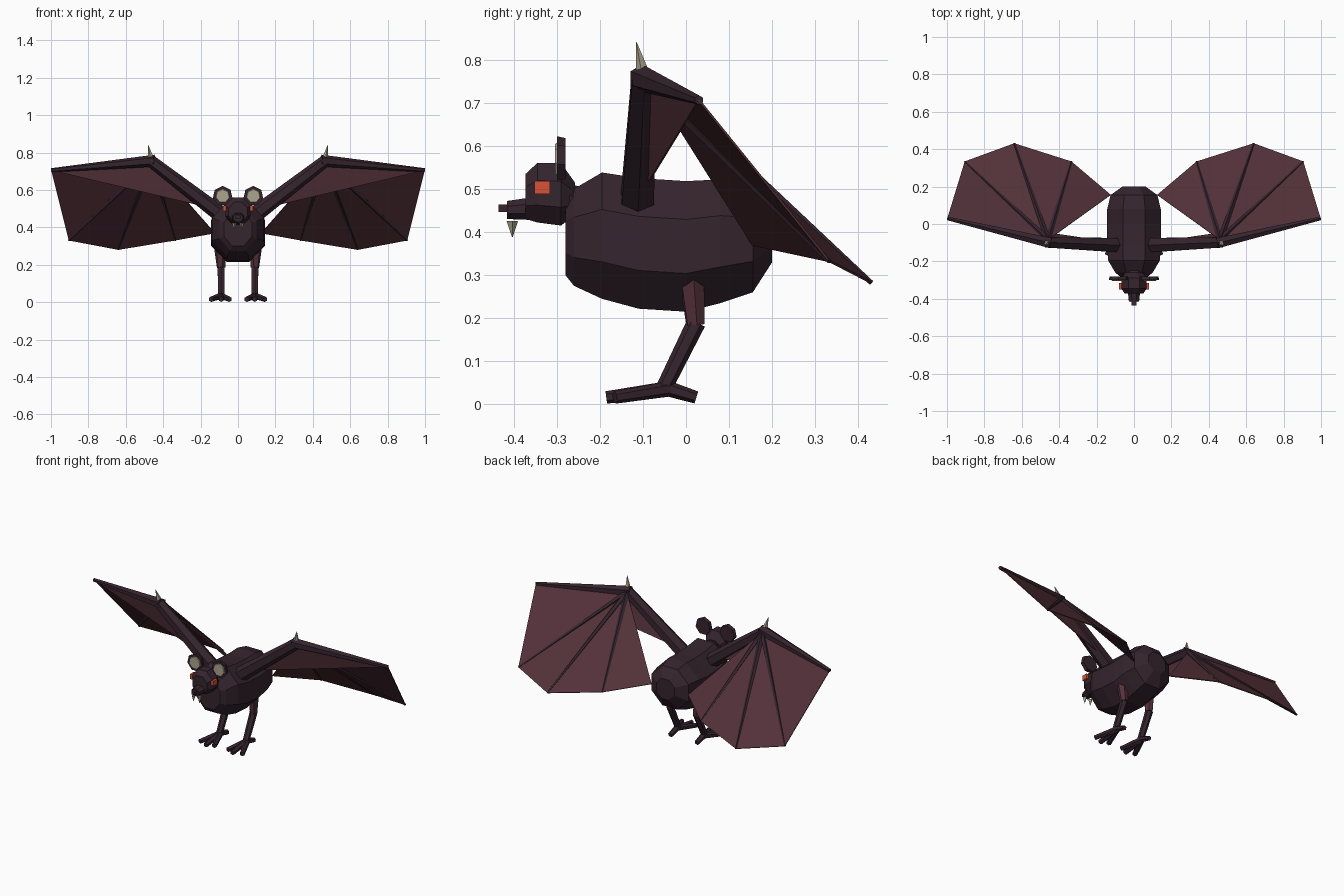
import bpy, bmesh, math
from mathutils import Vector, Matrix

cube = bpy.data.objects.get("Cube")
if cube:
    bpy.data.objects.remove(cube, do_unlink=True)


def material(name, rgb):
    m = bpy.data.materials.new(name)
    m.use_nodes = True
    m.diffuse_color = (*rgb, 1)
    m.node_tree.nodes["Principled BSDF"].inputs["Base Color"].default_value = (*rgb, 1)
    return m


FUR = material("dark fur", (0.036, 0.018, 0.027))
SKIN = material("wing skin", (0.088, 0.031, 0.042))
BONE = material("pale bone", (0.42, 0.37, 0.27))
EYE = material("orange eye", (0.68, 0.085, 0.04))


def finish(name, bm, mat):
    bmesh.ops.recalc_face_normals(bm, faces=bm.faces)
    me = bpy.data.meshes.new(name)
    bm.to_mesh(me)
    bm.free()
    me.materials.append(mat)
    ob = bpy.data.objects.new(name, me)
    bpy.context.collection.objects.link(ob)
    return ob


def limb(name, a, b, r1, r2, mat, sides=6):
    """Tapered prism from point a to point b."""
    a, b = Vector(a), Vector(b)
    d = b - a
    bm = bmesh.new()
    turn = d.to_track_quat('Z', 'Y').to_matrix().to_4x4()
    bmesh.ops.create_cone(bm, cap_ends=True, segments=sides, radius1=r1, radius2=r2,
                          depth=d.length, matrix=Matrix.Translation((a + b) / 2) @ turn)
    return finish(name, bm, mat)


def loft(name, rings, mat, sides=8):
    """Flat-topped rings along y: (y, bottom z, top z, half width)."""
    bm = bmesh.new()
    k = 1 / math.cos(math.pi / sides)
    loops = []
    for y, lo, hi, w in rings:
        loop = []
        for i in range(sides):
            t = 2 * math.pi * (i + 0.5) / sides
            loop.append(bm.verts.new((w * k * math.cos(t), y,
                                      (lo + hi) / 2 + (hi - lo) / 2 * k * math.sin(t))))
        loops.append(loop)
    for p, q in zip(loops, loops[1:]):
        for i in range(sides):
            j = (i + 1) % sides
            bm.faces.new((p[i], p[j], q[j], q[i]))
    bm.faces.new(loops[0])
    bm.faces.new(loops[-1])
    return finish(name, bm, mat)


def box(name, centre, size, mat):
    bm = bmesh.new()
    bmesh.ops.create_cube(bm, size=1, matrix=Matrix.Translation(centre) @ Matrix.Diagonal((*size, 1)))
    return finish(name, bm, mat)


# Torso, neck and head
loft("body", [(-0.28, 0.30, 0.48, 0.075), (-0.26, 0.275, 0.50, 0.10), (-0.195, 0.245, 0.538, 0.138),
              (-0.11, 0.222, 0.525, 0.145), (0, 0.215, 0.518, 0.145), (0.08, 0.235, 0.522, 0.143),
              (0.155, 0.26, 0.505, 0.125), (0.2, 0.33, 0.45, 0.062)], FUR)
loft("neck", [(-0.29, 0.425, 0.515, 0.05), (-0.22, 0.40, 0.50, 0.065)], FUR)
loft("head", [(-0.372, 0.43, 0.535, 0.05), (-0.345, 0.422, 0.56, 0.068),
              (-0.29, 0.415, 0.56, 0.068), (-0.258, 0.44, 0.515, 0.045)], FUR)
loft("muzzle", [(-0.36, 0.428, 0.48, 0.034), (-0.415, 0.43, 0.472, 0.026)], FUR)
box("nose", (0, -0.415, 0.455), (0.026, 0.04, 0.018), FUR)

for side, s in (("left", 1), ("right", -1)):
    def at(x, y, z):
        return Vector((s * x, y, z))

    # Face details
    box(side + "_eye", at(0.066, -0.333, 0.503), (0.03, 0.036, 0.03), EYE)
    limb(side + "_fang", at(0.02, -0.403, 0.425), at(0.02, -0.403, 0.388), 0.013, 0.001, BONE, 4)
    ear = at(0.082, -0.29, 0.568)
    limb(side + "_ear", ear + Vector((0, -0.009, 0)), ear + Vector((0, 0.01, 0)), 0.054, 0.05, FUR, 7)
    limb(side + "_inner_ear", ear + Vector((0, -0.014, 0)), ear + Vector((0, -0.008, 0)),
         0.036, 0.04, BONE, 7)

    # Wing bones and thumb claw
    shoulder, elbow = at(0.09, -0.113, 0.468), at(0.465, -0.098, 0.755)
    tip = at(0.998, 0.03, 0.706)
    limb(side + "_upper_arm", shoulder, elbow, 0.044, 0.032, FUR)
    limb(side + "_forearm", elbow + at(-0.02, -0.004, 0.002), tip, 0.032, 0.011, FUR)
    limb(side + "_thumb_claw", at(0.465, -0.1, 0.77), at(0.48, -0.115, 0.84), 0.017, 0.001, BONE, 5)

    # Wing membrane fans out from the elbow, with a finger along each fold
    root = at(0.46, -0.085, 0.752)
    fan = [tip, at(0.905, 0.333, 0.332), at(0.64, 0.43, 0.282),
           at(0.335, 0.333, 0.332), at(0.125, 0.155, 0.37)]
    bm = bmesh.new()
    hub = bm.verts.new(root)
    rim = [bm.verts.new(p) for p in fan]
    for p, q in zip(rim, rim[1:]):
        bm.faces.new((hub, p, q))
    skin = finish(side + "_wing_membrane", bm, SKIN)
    bm = bmesh.new()
    bm.faces.new([bm.verts.new(p) for p in (root, tip, at(0.17, -0.09, 0.51))])
    flap = finish(side + "_front_membrane", bm, SKIN)
    for ob in (skin, flap):
        mod = ob.modifiers.new("thickness", 'SOLIDIFY')
        mod.thickness = 0.005
        mod.offset = 0
    for n, end in zip(("first", "second", "third"), fan[1:4]):
        limb(f"{side}_{n}_finger", root, end, 0.017, 0.006, FUR, 5)

    # Leg and clawed foot
    limb(side + "_thigh", at(0.098, 0.012, 0.305), at(0.09, 0.022, 0.185), 0.032, 0.023, SKIN)
    limb(side + "_shin", at(0.09, 0.024, 0.19), at(0.09, -0.05, 0.04), 0.022, 0.019, FUR)
    ankle = at(0.09, -0.04, 0.036)
    toes = {"inner": (0.046, -0.165), "middle": (0.09, -0.185),
            "outer": (0.144, -0.165), "rear": (0.09, 0.024)}
    for n, (x, y) in toes.items():
        limb(f"{side}_{n}_toe", ankle, at(x, y, 0.016), 0.018, 0.0145, FUR)
